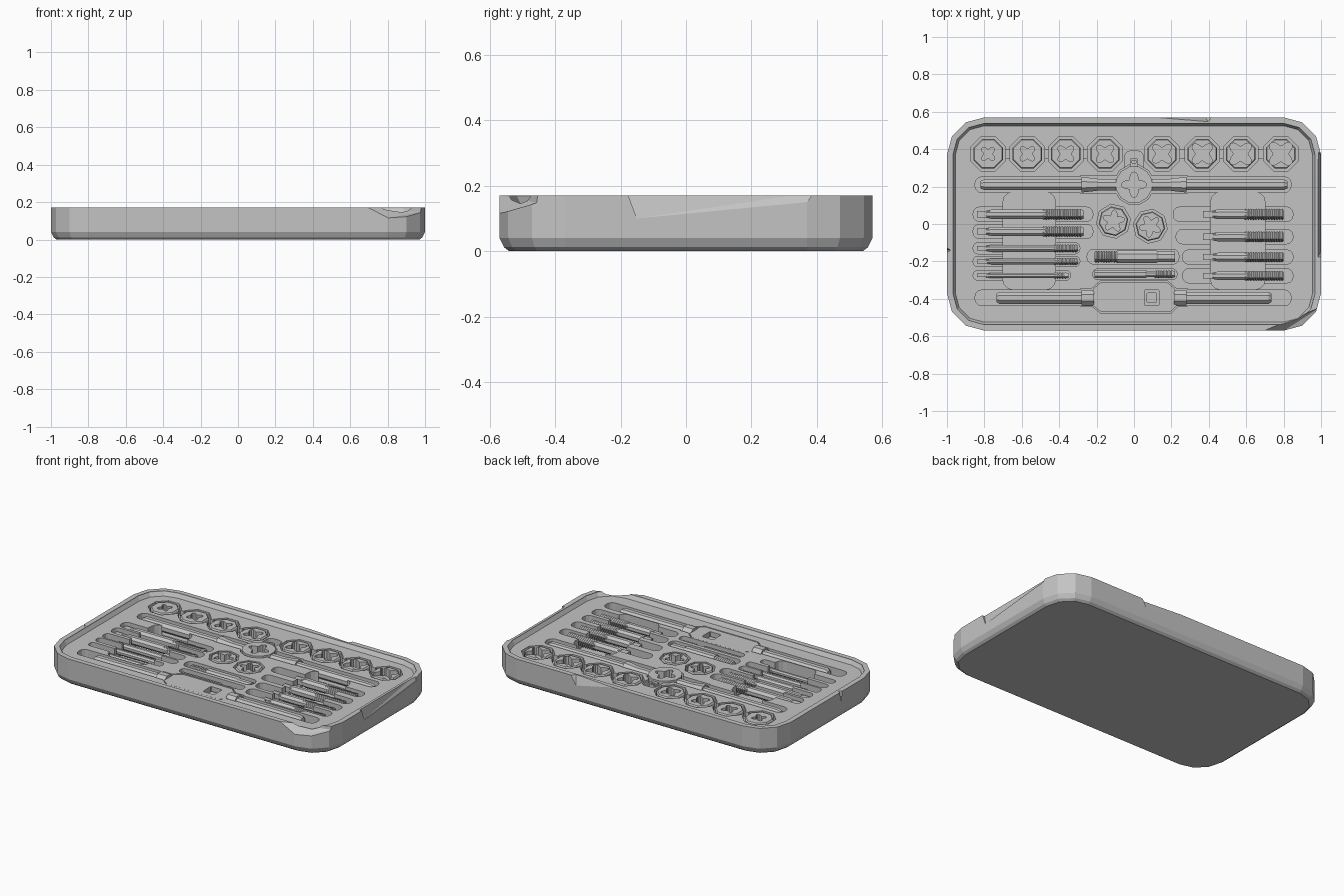
import bpy, bmesh
from math import cos, sin, pi
from mathutils import Matrix

if "Cube" in bpy.data.objects:
    bpy.data.objects.remove(bpy.data.objects["Cube"])

grey = bpy.data.materials.new("plain grey")
grey.use_nodes = True
COLOUR = (0.55, 0.55, 0.55, 1)
grey.diffuse_color = COLOUR
grey.node_tree.nodes["Principled BSDF"].inputs["Base Color"].default_value = COLOUR

FLOOR, PIT, TOP = 0.142, 0.08, 0.17


def finish(name, bm):
    bmesh.ops.recalc_face_normals(bm, faces=bm.faces)
    mesh = bpy.data.meshes.new(name)
    bm.to_mesh(mesh)
    bm.free()
    mesh.materials.append(grey)
    obj = bpy.data.objects.new(name, mesh)
    bpy.context.collection.objects.link(obj)
    return obj


def loft(name, rings):
    """Skin a stack of equal-length rings and cap both ends."""
    bm = bmesh.new()
    loops = [[bm.verts.new(p) for p in ring] for ring in rings]
    n = len(loops[0])
    for a, b in zip(loops, loops[1:]):
        for i in range(n):
            j = (i + 1) % n
            bm.faces.new((a[i], a[j], b[j], b[i]))
    bm.faces.new(loops[0])
    bm.faces.new(loops[-1])
    return finish(name, bm)


def prism(name, outline, z0, z1):
    return loft(name, [[(x, y, z) for x, y in outline] for z in (z0, z1)])


def hull(name, points):
    bm = bmesh.new()
    for p in points:
        bm.verts.new(p)
    bmesh.ops.convex_hull(bm, input=bm.verts)
    return finish(name, bm)


def rounded(x0, x1, y0, y1, r, steps=3):
    """Rectangle outline with faceted round corners."""
    corners = [(x1 - r, y1 - r), (x0 + r, y1 - r), (x0 + r, y0 + r), (x1 - r, y0 + r)]
    return [(cx + r * cos(a), cy + r * sin(a))
            for q, (cx, cy) in enumerate(corners)
            for a in [(q + s / steps) * pi / 2 for s in range(steps + 1)]]


def polygon(x, y, r, n=8, turn=0.5):
    return [(x + r * cos(2 * pi * (i + turn) / n), y + r * sin(2 * pi * (i + turn) / n))
            for i in range(n)]


def clover(x, y, r, lobes, turn=0.0):
    n = lobes * 8
    out = []
    for i in range(n):
        a = 2 * pi * i / n
        k = r * (0.75 + 0.25 * cos(lobes * a))
        out.append((x + k * cos(a + turn), y + k * sin(a + turn)))
    return out


def carve(target, cutters):
    """Subtract each cutter, keep the result, remove the helpers."""
    for c in cutters:
        c.hide_render = True
        mod = target.modifiers.new("cut", 'BOOLEAN')
        mod.operation, mod.solver, mod.object = 'DIFFERENCE', 'EXACT', c
    bpy.context.view_layer.update()
    graph = bpy.context.evaluated_depsgraph_get()
    mesh = bpy.data.meshes.new_from_object(target.evaluated_get(graph))
    target.modifiers.clear()
    target.data = mesh
    for c in cutters:
        bpy.data.objects.remove(c)


def rod(name, y, z, stations, sides=8, flute=1.0):
    """Turned bar along x from (x, radius) stations; flute < 1 pulls in every other edge."""
    return loft(name, [[(x, y + r * (flute if i % 2 else 1) * cos(2 * pi * (i + .5) / sides),
                         z + r * (flute if i % 2 else 1) * sin(2 * pi * (i + .5) / sides))
                        for i in range(sides)] for x, r in stations])


def threads(x0, x1, r, pitch=0.014):
    n = int((x1 - x0) / pitch)
    out = []
    for i in range(n):
        x = x0 + i * pitch
        out += [(x, r * 0.82), (x + pitch / 2, r)]
    return out + [(x1, r * 0.7)]


def ring_outline(inset):
    return rounded(-1 + inset, 1 - inset, -.57 + inset, .57 - inset, .2 - inset)


def shell(name, levels):
    return loft(name, [[(x, y, z) for x, y in ring_outline(i)] for z, i in levels])


# Layout of the kit
DIES = [-.78, -.57, -.365, -.155, .15, .365, .57, .785]
SPARE_DIES = [(-.11, .015, 0.2), (.087, -.012, 0.8)]
LEFT_TAPS = [(.052, -.27, .029), (-.04, -.27, .028), (-.13, -.30, .021),
             (-.20, -.30, .018), (-.275, -.35, .016)]
RIGHT_TAPS = [(.052, .21, .03), (-.068, .225, .029), (-.177, .26, .027), (-.277, .26, .026)]

# Case body
case = shell("case", [(0, .03), (.012, .014), (.04, 0), (TOP, 0)])
cut = [shell("tray_cutter", [(FLOOR, .045), (TOP - .005, .032), (.22, .03)])]


def pocket(outline, depth=PIT):
    cut.append(prism("pocket_cutter", outline, depth, .25))


def slot(x0, x1, y, half, depth=PIT):
    pocket(rounded(x0, x1, y - half, y + half, half * .85), depth)


for x0, x1 in ((-.70, -.42), (.41, .70)):
    pocket(rounded(x0, x1, -.35, .17, .05), PIT - .008)
slot(-.85, .84, .21, .042)
slot(-.85, .84, -.395, .042)
for y, x1, r in LEFT_TAPS:
    slot(-.86, x1 + .05 if r > .025 else x1 + .01, y, r + .009, PIT + .003)
for y, x0, r in RIGHT_TAPS:
    slot(x0, .85, y, .038, PIT + .003)
slot(-.25, .24, -.175, .04)
slot(-.22, .23, -.268, .028)
slot(DIES[0], DIES[3], .375, .024, PIT + .02)
slot(DIES[4], DIES[7], .375, .024, PIT + .02)
for x in DIES:
    pocket(polygon(x, .375, .1), PIT - .003)
for x, y, t in SPARE_DIES:
    pocket(polygon(x, y, .092, 8, t), PIT - .003)
pocket(polygon(0, .21, .108, 12), PIT - .005)
pocket(rounded(-.05, .05, .27, .39, .03), PIT + .01)
pocket([(s * x, .21 + s * y) for s in (1, -1)
        for x, y in ((.285, -.048), (.285, .048), (.08, .048), (-.08, .048))], PIT - .001)
WRENCH = [(-.285, -.44), (-.225, -.44), (-.18, -.475), (.2, -.475), (.235, -.44), (.285, -.44),
          (.285, -.345), (.225, -.345), (.18, -.305), (-.18, -.305), (-.225, -.345), (-.285, -.345)]
pocket(WRENCH, PIT - .002)

# Chipped edges around the rim
cut += [
    hull("corner_chip", [(.69, -.572, .172), (.80, -.572, .115), (.905, -.55, .148),
                         (.98, -.455, .148), (.985, -.45, .172), (.8, -.7, .1),
                         (1.1, -.6, .1), (.7, -.7, .2), (1.1, -.4, .2)]),
    hull("side_chip", [(s, y, z) for y, z in ((-.15, .10), (.37, .15), (.39, .18), (-.18, .18))
                       for s in (.982 if z > .16 else .997, 1.1)]),
    hull("back_chip", [(.06, .571, .18), (.40, .543, .18), (.42, .571, .18), (.38, .571, .11),
                       (.06, .7, .18), (.42, .7, .18), (.38, .7, .11)]),
    hull("side_nick", [(-1.01, -.12, .18), (-1.01, -.16, .18), (-.978, -.14, .18),
                       (-1.01, -.14, .06)]),
]
carve(case, cut)


# Dies with clover shaped openings
def die(name, x, y, r, hole, lobes, turn=0.5, spin=0.0):
    rings = [(r, PIT - .004), (r, .135), (r * .93, .143)]
    body = loft(name, [[(px, py, z) for px, py in polygon(x, y, k, 8, turn)] for k, z in rings])
    carve(body, [prism("die_cutter", clover(x, y, hole, lobes, spin), .09, .25)])


for i, x in enumerate(DIES):
    die("die", x, .375, .085, .045 + .005 * i, 4, 0.5, pi / 4)
for x, y, t in SPARE_DIES:
    die("spare_die", x, y, .08, .06, 5, t, t)

# Die stock: round head, tapered arms and a locking screw
head = prism("die_stock_head", polygon(0, .21, .1, 12), PIT - .006, .15)
carve(head, [prism("head_cutter", clover(0, .21, .068, 4), .09, .25)])
for s in (-1, 1):
    rod("die_stock_arm", .21, .112, [(s * .08, .034), (s * .19, .034), (s * .27, .044),
                                     (s * .28, .044)])
    rod("die_stock_handle", .21, .112, [(s * .27, .031), (s * .80, .031), (s * .82, .022)])
screw = prism("locking_screw", rounded(-.022, .022, .30, .35, .005, 1), PIT, .138)
carve(screw, [prism("screw_cutter", rounded(-.012, .012, .325, .34, .002, 1), .12, .2)])

# Tap wrench: flat body with a square jaw and two handles
body_outline = [(x * .97, -.39 + (y + .39) * .95) for x, y in WRENCH if abs(x) < .25]
body = prism("wrench_body", body_outline, PIT - .003, .14)
carve(body, [prism("jaw_cutter", rounded(.055, .135, -.435, -.352, .005, 1), .09, .2)])
prism("wrench_jaw", rounded(.068, .122, -.42, -.367, .004, 1), PIT, .118)
for s in (-1, 1):
    rod("wrench_collar", -.395, .113, [(s * .215, .047), (s * .28, .047)])
    rod("wrench_handle", -.395, .113, [(s * .27, .035), (s * .72, .035), (s * .735, .024)])


# Taps: square tang, shank, fluted threads
def tap(x0, x1, start, y, r):
    z = PIT + r + .003
    rod("tap_tang", y, z, [(x0, r * .8), (x0 + .08, r * .8)], 4)
    rod("tap_shank", y, z, [(x0 + .05, r * .7), (x0 + .08, r * .95), (start, r * .95),
                            (start + .03, r * .75)])
    rod("tap_threads", y, z, threads(start, x1, r * 1.1), 8, .72)


for y, x1, r in LEFT_TAPS:
    tap(-.84, x1, -.49 if r > .025 else -.43, y, r)
for y, x0, r in RIGHT_TAPS:
    tap(.37, .80, .59, y, r)

# Screw pitch gauge and driver in the middle
rod("gauge_threads", -.175, .112, threads(-.21, -.08, .034), 8, .9)
rod("gauge_body", -.175, .112, [(-.09, .036), (.12, .036), (.13, .03), (.22, .03)])
rod("driver_body", -.268, .105, [(-.21, .023), (.06, .023), (.07, .018), (.12, .018)])
rod("driver_threads", -.268, .105, threads(.11, .22, .022), 8, .9)
